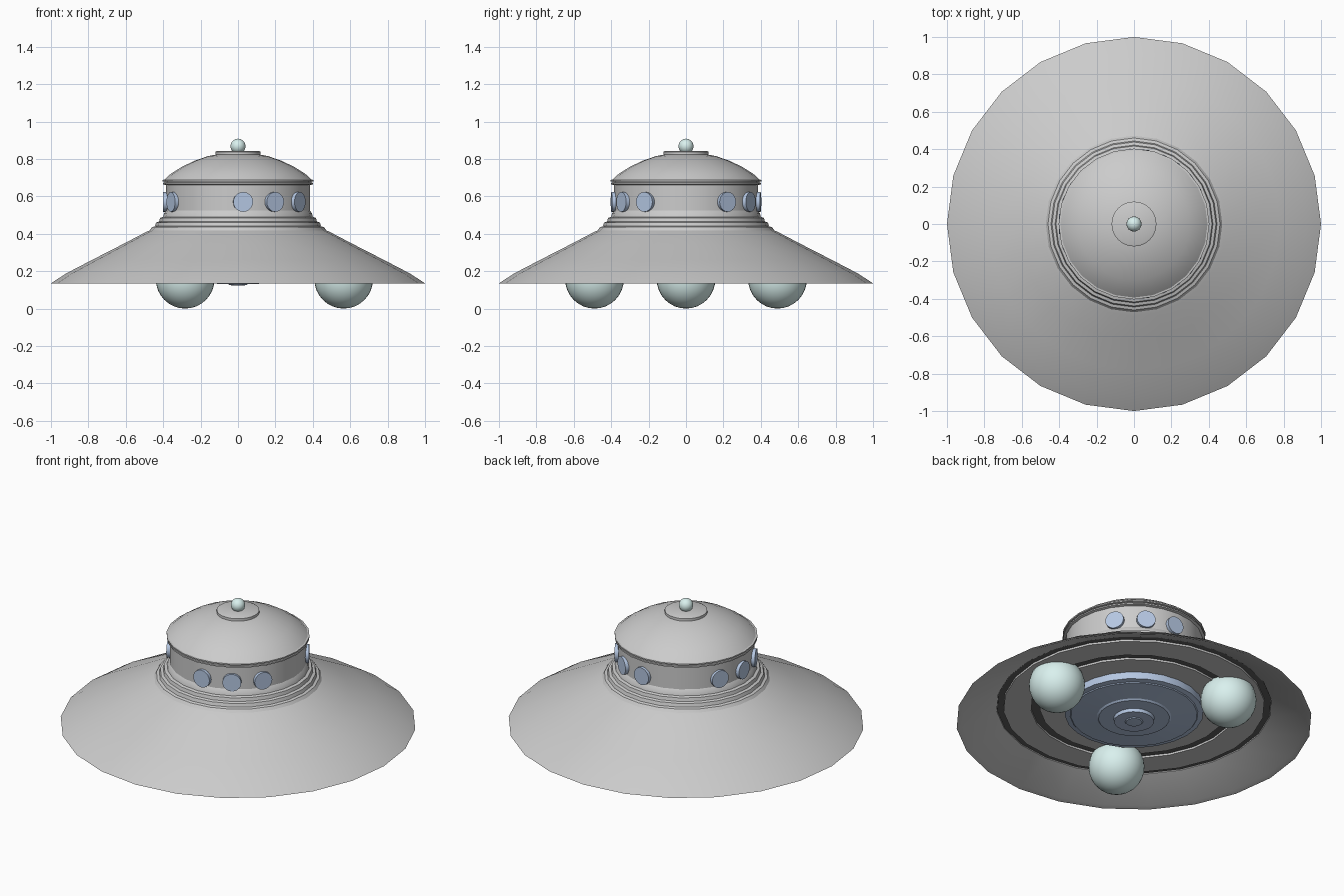
import bpy, bmesh
from math import sin, cos, pi, radians
from mathutils import Matrix

if "Cube" in bpy.data.objects:
    bpy.data.objects.remove(bpy.data.objects["Cube"])


def material(name, rgb):
    m = bpy.data.materials.new(name)
    m.diffuse_color = (*rgb, 1)
    m.use_nodes = True
    m.node_tree.nodes["Principled BSDF"].inputs["Base Color"].default_value = m.diffuse_color
    return m


glass = material("blue_glass", (0.46, 0.57, 0.76))
pale = material("pale_cyan", (0.70, 0.88, 0.86))
dark = material("dark_trim", (0.12, 0.12, 0.12))


def finish(bm, name, mat=None, angle=30):
    bmesh.ops.recalc_face_normals(bm, faces=bm.faces)
    me = bpy.data.meshes.new(name)
    bm.to_mesh(me)
    bm.free()
    ob = bpy.data.objects.new(name, me)
    bpy.context.collection.objects.link(ob)
    if mat:
        me.materials.append(mat)
    bpy.ops.object.select_all(action='DESELECT')
    ob.select_set(True)
    bpy.context.view_layer.objects.active = ob
    bpy.ops.object.shade_smooth_by_angle(angle=radians(angle))
    return ob


def lathe(name, profile, mat=None, n=24, closed=False):
    """Revolve (radius, z) points around z; radius 0 makes a pole."""
    bm = bmesh.new()
    rings = []
    for r, z in profile:
        if r == 0:
            rings.append([bm.verts.new((0, 0, z))] * n)
        else:
            rings.append([bm.verts.new((r * cos(2 * pi * i / n), r * sin(2 * pi * i / n), z))
                          for i in range(n)])
    pairs = list(zip(rings, rings[1:]))
    if closed:
        pairs.append((rings[-1], rings[0]))
    for a, b in pairs:
        for i in range(n):
            j = (i + 1) % n
            bm.faces.new(list(dict.fromkeys((a[i], a[j], b[j], b[i]))))
    return finish(bm, name, mat)


def ball(name, r, loc, mat):
    bm = bmesh.new()
    bmesh.ops.create_uvsphere(bm, u_segments=32, v_segments=16, radius=r,
                              matrix=Matrix.Translation(loc))
    return finish(bm, name, mat)


# Skirt, stepped shoulder and underside in one hull
lathe("saucer_hull", [
    (0.38, 0.53), (0.395, 0.51), (0.40, 0.49), (0.417, 0.485), (0.422, 0.465),
    (0.438, 0.46), (0.444, 0.44), (0.46, 0.435), (0.472, 0.418), (0.49, 0.41),
    (0.62, 0.342), (0.78, 0.26), (0.92, 0.187), (1.0, 0.135),
    (0.97, 0.142), (0.774, 0.235), (0.774, 0.25), (0, 0.25)])

# Cabin wall and lip
lathe("cabin_wall", [(0.385, 0.50), (0.385, 0.66), (0.40, 0.664), (0.40, 0.672),
                     (0.392, 0.674), (0.392, 0.678), (0.403, 0.68), (0.403, 0.688),
                     (0.39, 0.69)])

# Dome and top cap
lathe("dome", [(0.398, 0.685), (0.36, 0.72), (0.30, 0.758), (0.23, 0.791),
               (0.16, 0.815), (0.08, 0.83), (0, 0.832)])
lathe("dome_cap", [(0.12, 0.81), (0.12, 0.838), (0.112, 0.842), (0, 0.842)])
ball("top_lamp", 0.04, (0, 0, 0.868), pale)

# Portholes: three groups of three
for g in range(3):
    for k in (-1, 0, 1):
        a = radians(60 + 120 * g + 26 * k)
        bm = bmesh.new()
        rot = Matrix.Rotation(a, 4, 'Z') @ Matrix.Translation((0.385, 0, 0.57)) \
            @ Matrix.Rotation(pi / 2, 4, 'Y')
        bmesh.ops.create_cone(bm, cap_ends=True, segments=20, radius1=0.053, radius2=0.053,
                              depth=0.03, matrix=rot)
        finish(bm, f"porthole_{g}_{k + 1}", glass)

# Underside plates with dark trim rings between them
lathe("belly_plate_outer", [(0.735, 0.25), (0.735, 0.228), (0.58, 0.228), (0.58, 0.25)], closed=True)
lathe("trim_ring_outer", [(0.772, 0.25), (0.772, 0.24), (0.735, 0.24), (0.735, 0.25)], dark, closed=True)
lathe("trim_ring_inner", [(0.58, 0.25), (0.58, 0.24), (0.53, 0.24), (0.53, 0.25)], dark, closed=True)
lathe("belly_plate_inner", [(0.53, 0.25), (0.53, 0.228), (0, 0.228)])

# Blue drive dish bulging down in the middle
lathe("drive_dish", [(0.39, 0.23), (0.39, 0.185), (0.36, 0.18), (0.355, 0.175), (0.21, 0.16),
                     (0.20, 0.152), (0.115, 0.15), (0.112, 0.13), (0.05, 0.13),
                     (0.045, 0.125), (0, 0.122)], glass)

# Three landing balls
for i in range(3):
    a = 2 * pi * i / 3
    ball(f"landing_ball_{i}", 0.157, (0.565 * cos(a), 0.565 * sin(a), 0.157), pale)
